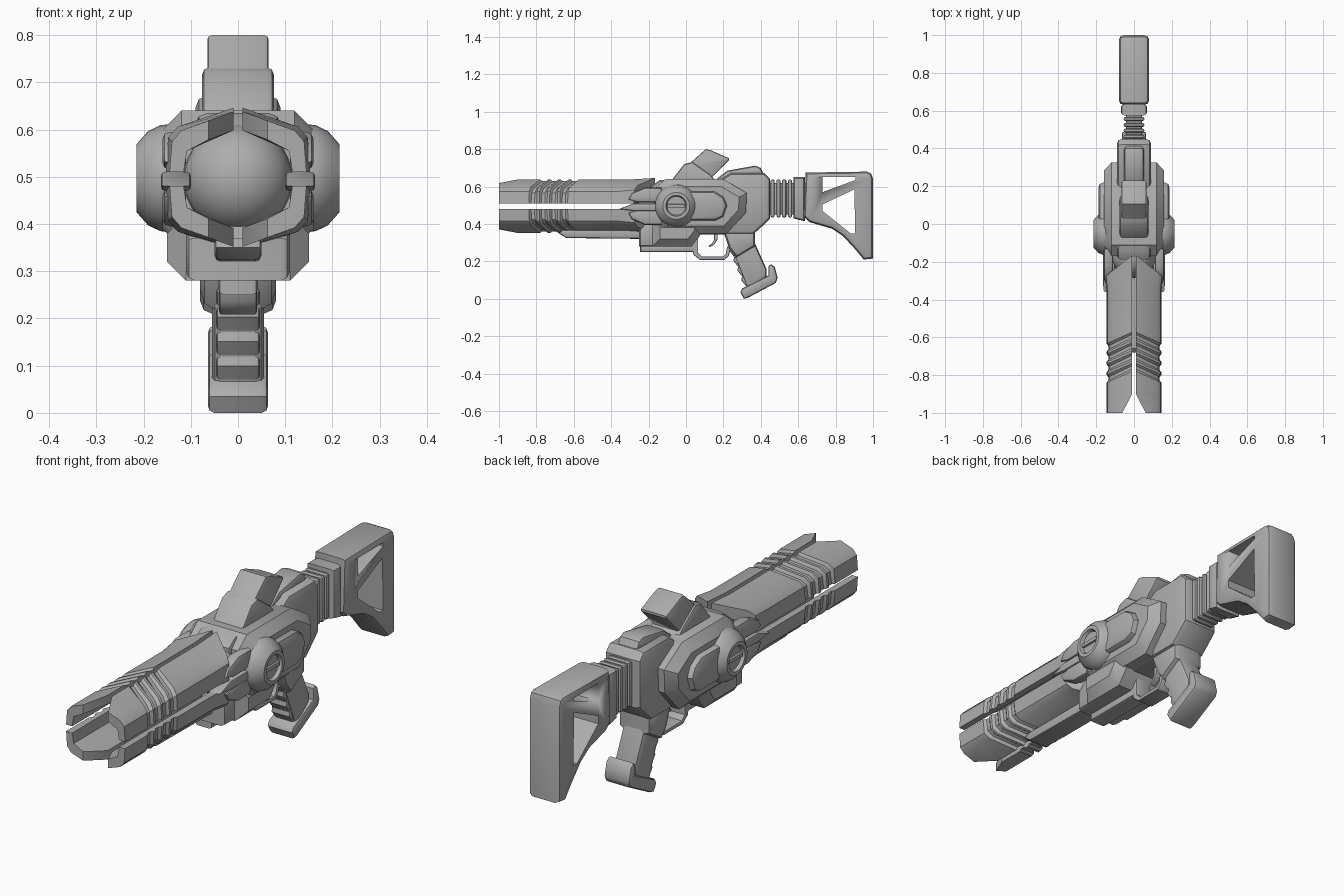
import bpy, bmesh, math
from mathutils import Vector

grey = bpy.data.materials.new("metal grey")
grey.diffuse_color = (0.42, 0.42, 0.42, 1)


def finish(name, bm, angle=38, loc=(0, 0, 0)):
    bmesh.ops.recalc_face_normals(bm, faces=bm.faces)
    me = bpy.data.meshes.new(name)
    bm.to_mesh(me)
    bm.free()
    ob = bpy.data.objects.new(name, me)
    ob.location = loc
    bpy.context.collection.objects.link(ob)
    me.materials.append(grey)
    bpy.ops.object.select_all(action='DESELECT')
    ob.select_set(True)
    bpy.context.view_layer.objects.active = ob
    bpy.ops.object.shade_smooth_by_angle(angle=math.radians(angle))
    return ob


def plate(name, pts, hw, bevel=0.0, x0=None, seg=2):
    """Side profile (y, z) extruded across x; with x0 it makes a mirrored pair."""
    bm = bmesh.new()
    a = -hw if x0 is None else x0
    lo = [bm.verts.new((a, y, z)) for y, z in pts]
    hi = [bm.verts.new((hw, y, z)) for y, z in pts]
    caps = [bm.faces.new(lo), bm.faces.new(hi[::-1])]
    n = len(pts)
    for i in range(n):
        j = (i + 1) % n
        bm.faces.new((lo[i], hi[i], hi[j], lo[j]))
    bmesh.ops.recalc_face_normals(bm, faces=bm.faces)
    if bevel:
        edges = list({e for f in caps for e in f.edges})
        bmesh.ops.bevel(bm, geom=edges, offset=bevel, segments=seg,
                        profile=0.5, affect='EDGES', clamp_overlap=True)
    ob = finish(name, bm)
    if x0 is not None:
        ob.modifiers.new("mirror", 'MIRROR')
    return ob


def rect(y0, y1, z0, z1, c=0.0):
    if not c:
        return [(y0, z0), (y1, z0), (y1, z1), (y0, z1)]
    return [(y0 + c, z0), (y1 - c, z0), (y1, z0 + c), (y1, z1 - c),
            (y1 - c, z1), (y0 + c, z1), (y0, z1 - c), (y0, z0 + c)]


# Four barrel prongs: one lofted quarter shell mirrored in x and z
CZ = 0.495
section = [(0.01, 0.143), (0.12, 0.103), (0.14, 0.08), (0.145, 0.015),
           (0.115, 0.015), (0.108, 0.06), (0.01, 0.103)]
stations = [(-1.0, 0, 0, 0.052), (-0.9, 0, 0, 0)]       # y, groove, shear, tip cut
for k in range(4):
    y = -0.84 + 0.055 * k
    stations += [(y, 0, 0.06, 0), (y + 0.012, 0.009, 0.06, 0),
                 (y + 0.03, 0.009, 0.06, 0), (y + 0.042, 0, 0.06, 0)]
stations += [(-0.36, 0, 0.06, 0), (-0.28, -0.008, 0.115, 0)]
bm = bmesh.new()
rings = []
for y, groove, shear, cut in stations:
    ring = []
    for i, (x, z) in enumerate(section):
        yy = y + shear * (1 - (x - 0.01) / 0.135)
        if i < 4:                                        # outer skin only
            x -= groove * (x > 0.1)
            z -= groove * (i < 3)
        if cut and i in (0, 6):
            x, z = x + cut, z - cut * 0.37
        ring.append(bm.verts.new((x, yy, z)))
    rings.append(ring)
for r, s in zip(rings, rings[1:]):
    for i in range(7):
        j = (i + 1) % 7
        bm.faces.new((r[i], r[j], s[j], s[i]))
bm.faces.new(rings[0])
bm.faces.new(rings[-1][::-1])
prong = finish("barrel_prongs", bm, 30, (0, 0, CZ))
mirror = prong.modifiers.new("mirror", 'MIRROR')
mirror.use_axis = (True, False, True)

# Emitter dome between the prongs
bm = bmesh.new()
bmesh.ops.create_uvsphere(bm, u_segments=32, v_segments=16, radius=0.115)
finish("emitter_dome", bm, 60, (0, -0.17, CZ))

# Rail under the prongs
plate("under_rail", [(-0.68, 0.35), (-0.64, 0.325), (-0.2, 0.32), (-0.2, 0.37), (-0.66, 0.37)],
      0.05, 0.012)

# Side clamps holding the prongs
plate("side_clamp", [(-0.36, 0.48), (-0.28, 0.47), (-0.14, 0.47), (-0.14, 0.51), (-0.28, 0.51)],
      0.163, 0.008, x0=0.1)
for s, label in ((1, "upper"), (-1, "lower")):
    arm = [(-0.31, 0.035), (-0.26, 0.02), (-0.13, 0.02), (-0.13, 0.1), (-0.22, 0.1), (-0.29, 0.07)]
    plate(label + "_clamp_arm", [(y, CZ + s * z) for y, z in arm], 0.16, 0.015, x0=0.11)

# Receiver: core, lower housing and wide shell
plate("receiver_core", [(-0.19, 0.42), (-0.19, 0.6), (-0.14, 0.635), (0.19, 0.64), (0.24, 0.672),
                        (0.42, 0.672), (0.45, 0.64), (0.45, 0.43), (0.41, 0.39), (0.36, 0.345),
                        (0.07, 0.345)], 0.09, 0.025)
plate("lower_nose", [(-0.25, 0.28), (0.0, 0.28), (0.0, 0.42), (-0.2, 0.42), (-0.25, 0.37)],
      0.11, 0.02)
plate("lower_housing", [(-0.18, 0.28), (0.03, 0.28), (0.08, 0.345), (0.1, 0.42), (-0.18, 0.42)],
      0.15, 0.04, seg=1)
plate("receiver_shell", [(-0.17, 0.4), (-0.17, 0.59), (-0.11, 0.64), (0.2, 0.64), (0.325, 0.565),
                         (0.32, 0.46), (0.22, 0.35), (-0.13, 0.35)], 0.16, 0.04, seg=1)
plate("side_pod", [(-0.06, 0.42), (-0.06, 0.575), (0.15, 0.575), (0.2, 0.545), (0.22, 0.5),
                   (0.2, 0.44), (0.16, 0.42)], 0.188, 0.025)

# Side drums: revolved disks with a slotted hub
profile = [(0.12, 0.118), (0.165, 0.112), (0.19, 0.1), (0.215, 0.072), (0.215, 0.056),
           (0.2, 0.05), (0.2, 0.0)]
bm = bmesh.new()
vs = [bm.verts.new((x, 0, r)) for x, r in profile]
geom = vs + [bm.edges.new(p) for p in zip(vs, vs[1:])]
bmesh.ops.spin(bm, geom=geom, cent=(0, 0, 0), axis=(1, 0, 0), angle=math.tau, steps=32)
bmesh.ops.remove_doubles(bm, verts=bm.verts, dist=0.0005)
drum = finish("side_drums", bm, 35, (0, -0.052, 0.497))
drum.modifiers.new("mirror", 'MIRROR')
plate("drum_slot_bar", [(-0.1, 0.488), (-0.005, 0.488), (-0.005, 0.506), (-0.1, 0.506)],
      0.21, 0.003, x0=0.19)

# Raised sight and rear hump
plate("sight_base", [(-0.08, 0.63), (-0.01, 0.72), (0.035, 0.732), (0.13, 0.665), (0.16, 0.63)],
      0.076, 0.015)
plate("sight_tube", [(0.01, 0.715), (0.105, 0.8), (0.13, 0.795), (0.23, 0.752), (0.23, 0.742),
                     (0.14, 0.65), (0.05, 0.64)], 0.065, 0.015)
plate("rear_hump", [(0.15, 0.63), (0.22, 0.685), (0.37, 0.712), (0.4, 0.7), (0.42, 0.66)],
      0.052, 0.018)

# Ribbed neck and collar
plate("neck_core", rect(0.43, 0.6, 0.45, 0.62), 0.042, 0.01)
for k in range(4):
    y = 0.452 + 0.031 * k
    plate("neck_ring_%d" % (k + 1), rect(y, y + 0.022, 0.435, 0.638, 0.006), 0.055, 0.012)
plate("stock_collar", [(0.575, 0.43), (0.635, 0.415), (0.635, 0.65), (0.575, 0.65)],
      0.07, 0.02)

# Skeleton stock with two triangular openings
stock = plate("stock", [(0.64, 0.675), (0.97, 0.68), (0.99, 0.67), (1.0, 0.64), (1.0, 0.215),
                        (0.95, 0.21), (0.9, 0.27), (0.84, 0.335), (0.78, 0.375), (0.66, 0.41),
                        (0.63, 0.44)], 0.08, 0.025)
holes = [[(0.73, 0.65), (0.905, 0.65), (0.905, 0.635), (0.73, 0.57)],
         [(0.9, 0.585), (0.905, 0.35), (0.88, 0.35), (0.73, 0.47), (0.73, 0.505)]]
for i, pts in enumerate(holes):
    cutter = plate("stock_cutter_%d" % (i + 1), pts, 0.2)
    cutter.hide_render = True
    cutter.hide_viewport = True
    cut = stock.modifiers.new("opening", 'BOOLEAN')
    cut.operation = 'DIFFERENCE'
    cut.solver = 'EXACT'
    cut.object = cutter

# Pistol grip with finger ribs and foot
plate("grip_collar", [(0.2, 0.36), (0.23, 0.27), (0.27, 0.22), (0.37, 0.28), (0.37, 0.36)],
      0.08, 0.03)
plate("grip", [(0.21, 0.35), (0.325, 0.06), (0.36, 0.05), (0.43, 0.12), (0.43, 0.16), (0.345, 0.35)],
      0.055, 0.02)
for k in range(4):
    y, z = 0.243 + 0.021 * k, 0.245 - 0.052 * k
    plate("finger_rib_%d" % (k + 1), [(y - 0.007, z + 0.03), (y - 0.01, z + 0.01), (y + 0.012, z - 0.018),
                                      (y + 0.05, z), (y + 0.03, z + 0.03)], 0.046, 0.008)
plate("grip_foot", [(0.29, 0.035), (0.31, 0.0), (0.33, 0.005), (0.48, 0.085), (0.49, 0.11),
                    (0.475, 0.17), (0.455, 0.185), (0.44, 0.175), (0.44, 0.125), (0.3, 0.055)],
      0.064, 0.014)

# Trigger, guard and lower rail
plate("lower_rail", [(-0.245, 0.25), (0.05, 0.25), (0.05, 0.29), (-0.245, 0.29)], 0.042, 0.012)
plate("trigger_guard", [(0.03, 0.285), (0.04, 0.235), (0.075, 0.208), (0.205, 0.208), (0.23, 0.23),
                        (0.24, 0.28), (0.22, 0.28), (0.212, 0.24), (0.198, 0.226), (0.085, 0.226),
                        (0.065, 0.245), (0.065, 0.35), (0.03, 0.35)], 0.04, 0.006)
plate("trigger", [(0.15, 0.35), (0.15, 0.315), (0.138, 0.295), (0.12, 0.285), (0.125, 0.275),
                  (0.15, 0.288), (0.168, 0.315), (0.17, 0.35)], 0.015, 0.004)
